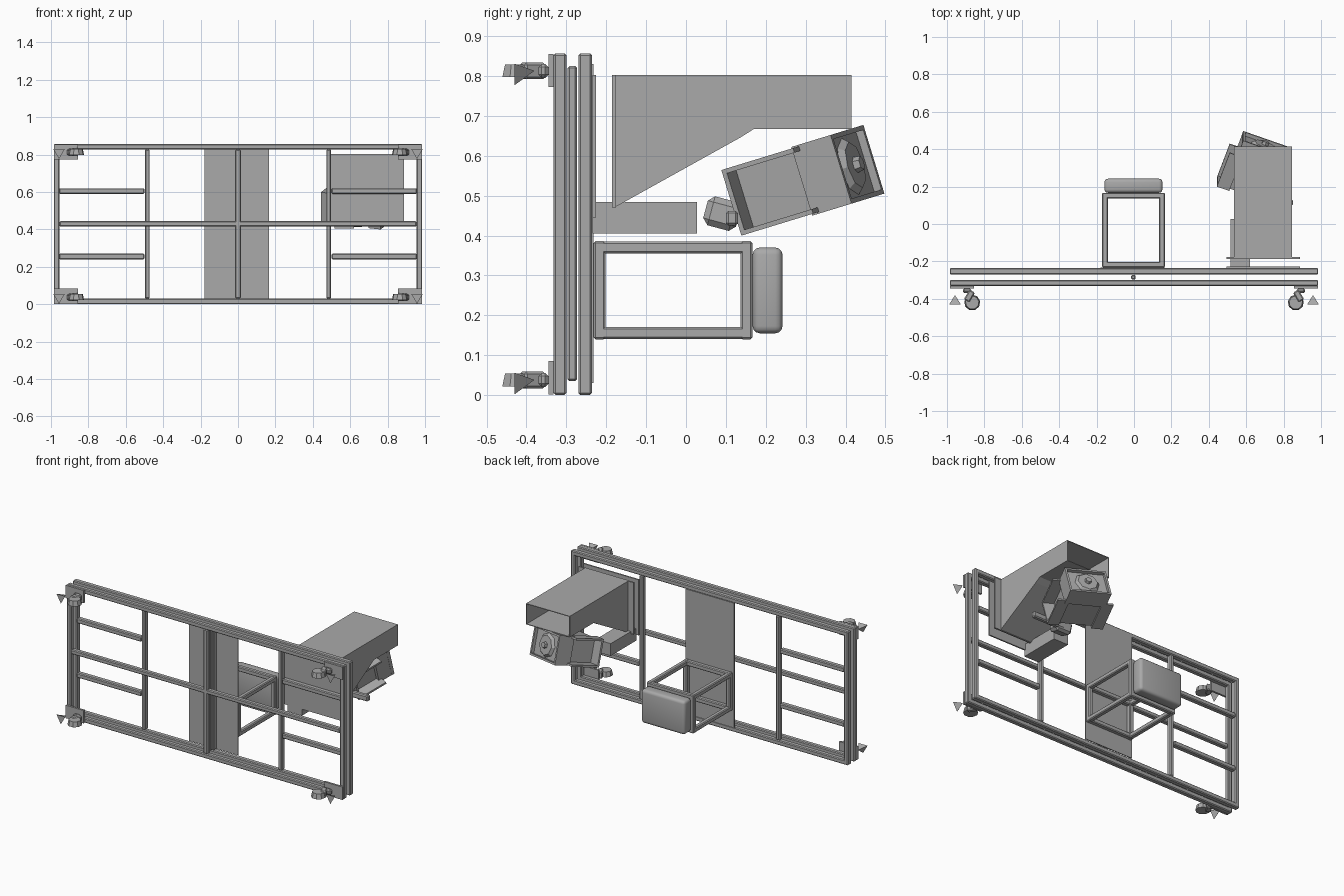
import bpy, bmesh
from math import radians
from mathutils import Matrix, Vector

if "Cube" in bpy.data.objects:
    bpy.data.objects.remove(bpy.data.objects["Cube"])

grey = bpy.data.materials.new("mid_grey")
grey.use_nodes = True
grey.diffuse_color = (0.4, 0.4, 0.4, 1)
grey.node_tree.nodes["Principled BSDF"].inputs["Base Color"].default_value = (0.4, 0.4, 0.4, 1)


def finish(name, bm, matrix=None):
    bmesh.ops.recalc_face_normals(bm, faces=bm.faces)
    mesh = bpy.data.meshes.new(name)
    bm.to_mesh(mesh)
    bm.free()
    mesh.materials.append(grey)
    obj = bpy.data.objects.new(name, mesh)
    if matrix:
        obj.matrix_world = matrix
    bpy.context.collection.objects.link(obj)
    return obj


def box(name, x, y, z, bevel=0, segments=1, matrix=None):
    """Box from (min, max) ranges on each axis."""
    bm = bmesh.new()
    bmesh.ops.create_cube(bm, size=1)
    for v in bm.verts:
        v.co = Vector([sum(r) / 2 + c * (r[1] - r[0]) for r, c in zip((x, y, z), v.co)])
    if bevel:
        bmesh.ops.bevel(bm, geom=bm.edges[:], offset=bevel, segments=segments,
                        affect='EDGES', profile=0.5)
    return finish(name, bm, matrix)


def cone(name, r1, r2, depth, sides, matrix):
    bm = bmesh.new()
    bmesh.ops.create_cone(bm, cap_ends=True, segments=sides, radius1=r1, radius2=r2, depth=depth)
    return finish(name, bm, matrix)


def around(c, w):
    return (c - w / 2, c + w / 2)


# Double rectangular frame
W, H, T, B = 0.985, 0.857, 0.03, 0.005
FRONT, BACK = (-0.332, -0.3), (-0.27, -0.236)
for label, layer in (("front", FRONT), ("back", BACK)):
    for z in (T / 2, H - T / 2):
        box(label + "_long_rail", (-W, W), layer, around(z, T), B)
    for x in (-W + T / 2, W - T / 2):
        box(label + "_end_post", around(x, T), layer, (0, H), B)
    box(label + "_centre_post", around(0, T), layer, (T, H - T), B)
box("middle_rail", (T - W, W - T), FRONT, around(0.43, 0.028), B)
box("centre_spacer", around(-0.003, 0.024), (-0.297, -0.273), (0.035, 0.825), B)
for s in (-1, 1):
    box("inner_post", around(s * 0.485, 0.026), BACK, (T, H - T), B)
    for z in (0.255, 0.605):
        box("rung", sorted((s * 0.5, s * 0.957)), BACK, around(z, 0.03), B)
box("centre_panel", (-0.18, 0.165), (-0.238, -0.232), (0.03, 0.83))

# Casters and floating pointers at the four corners
for s in (-1, 1):
    for z, p in ((0.038, (0.002, 0.085)), (0.813, (0.773, 0.855))):
        box("caster_plate", sorted((s * 0.855, s * 0.983)), (-0.345, -0.332), p)
        box("caster_swivel", sorted((s * 0.87, s * 0.915)), (-0.37, -0.345),
            around(z, 0.035), 0.008)
        neck = Matrix.Translation((s * 0.88, -0.385, z)) @ Matrix.Rotation(s * radians(30), 4, 'Z')
        box("caster_fork", around(0, 0.034), around(0, 0.06), around(0, 0.042), 0.006, 1, neck)
        cone("caster_wheel", 0.043, 0.036, 0.032, 9, Matrix.Translation((s * 0.865, -0.42, z)))
        tip = Matrix.Translation((s * 0.957, -0.405, z)) @ Matrix.Rotation(radians(-90), 4, 'X')
        cone("pointer", 0.036, 0, 0.05, 3, tip)

# Seat cage: a box of bars
X, Y, Z = (-0.155, 0.15), (-0.217, 0.152), (0.156, 0.37)
for y in Y:
    for x in X:
        box("cage_upright", around(x, T), around(y, T), (0.14, 0.386), B)
    for z in Z:
        box("cage_crossbar", X, around(y, T), around(z, T), B)
for x in X:
    for z in Z:
        box("cage_side_bar", around(x, T), Y, around(z, T), B)
pad = box("seat_pad", (-0.158, 0.152), (0.167, 0.242), (0.155, 0.37), 0.018, 3)
for f in pad.data.polygons:
    f.use_smooth = True
bpy.context.view_layer.objects.active = pad
pad.select_set(True)
bpy.ops.object.shade_smooth_by_angle(angle=radians(35))

# Hopper: side profile extruded, rear end left open
profile = [(0.415, 0.802), (-0.18, 0.802), (-0.18, 0.47), (0.135, 0.645), (0.17, 0.667), (0.415, 0.667)]
bm = bmesh.new()
left, right = [[bm.verts.new((x, y, z)) for y, z in profile] for x in (0.535, 0.845)]
bm.faces.new(left)
bm.faces.new(right[::-1])
for i in range(len(profile) - 1):
    bm.faces.new((left[i], left[i + 1], right[i + 1], right[i]))
hopper = finish("hopper", bm)
shell = hopper.modifiers.new("thickness", 'SOLIDIFY')
shell.thickness = 0.006
box("hopper_flange", (0.495, 0.888), (-0.186, -0.176), (0.47, 0.802))
box("mounting_plate", (0.495, 0.888), (-0.235, -0.226), (0.445, 0.802))

# Support arm and elbow
box("support_arm", (0.515, 0.62), (-0.235, 0.028), (0.405, 0.484))
elbow = Matrix.Translation((0.62, 0.09, 0.455)) @ Matrix.Rotation(radians(-15), 4, 'X')
box("elbow", around(0, 0.11), around(0, 0.085), around(0, 0.075), 0.015, 1, elbow)
box("elbow_bar", (0.63, 0.85), (0.1, 0.13), (0.425, 0.462), 0.006)

# Tilted head unit with side trays
head = (Matrix.Translation((0.685, 0.385, 0.565)) @ Matrix.Rotation(radians(17), 4, 'X')
        @ Matrix.Rotation(radians(-20), 4, 'Z'))
box("head_block", around(0, 0.25), (-0.06, 0.03), around(0, 0.18), 0, 1, head)
box("head_body", around(0, 0.2), (-0.23, -0.06), around(0, 0.15), 0, 1, head)
for s in (-1, 1):
    out = sorted((s * 0.1, s * 0.17))
    for z in (-0.08, 0.08):
        box("tray_wall", out, (-0.24, -0.04), around(z, 0.012), 0, 1, head)
    box("tray_end", out, (-0.24, -0.228), around(0, 0.16), 0, 1, head)
    box("head_side_rim", around(s * 0.12, 0.012), (0.03, 0.05), around(0, 0.18), 0, 1, head)
for z in (-0.084, 0.084):
    box("head_edge_rim", around(0, 0.24), (0.03, 0.05), around(z, 0.012), 0, 1, head)
face = head @ Matrix.Translation((0, 0.037, 0)) @ Matrix.Rotation(radians(-90), 4, 'X')
cone("head_octagon", 0.075, 0.06, 0.016, 8, face)
cone("head_nozzle", 0.025, 0.018, 0.05, 6, face)
